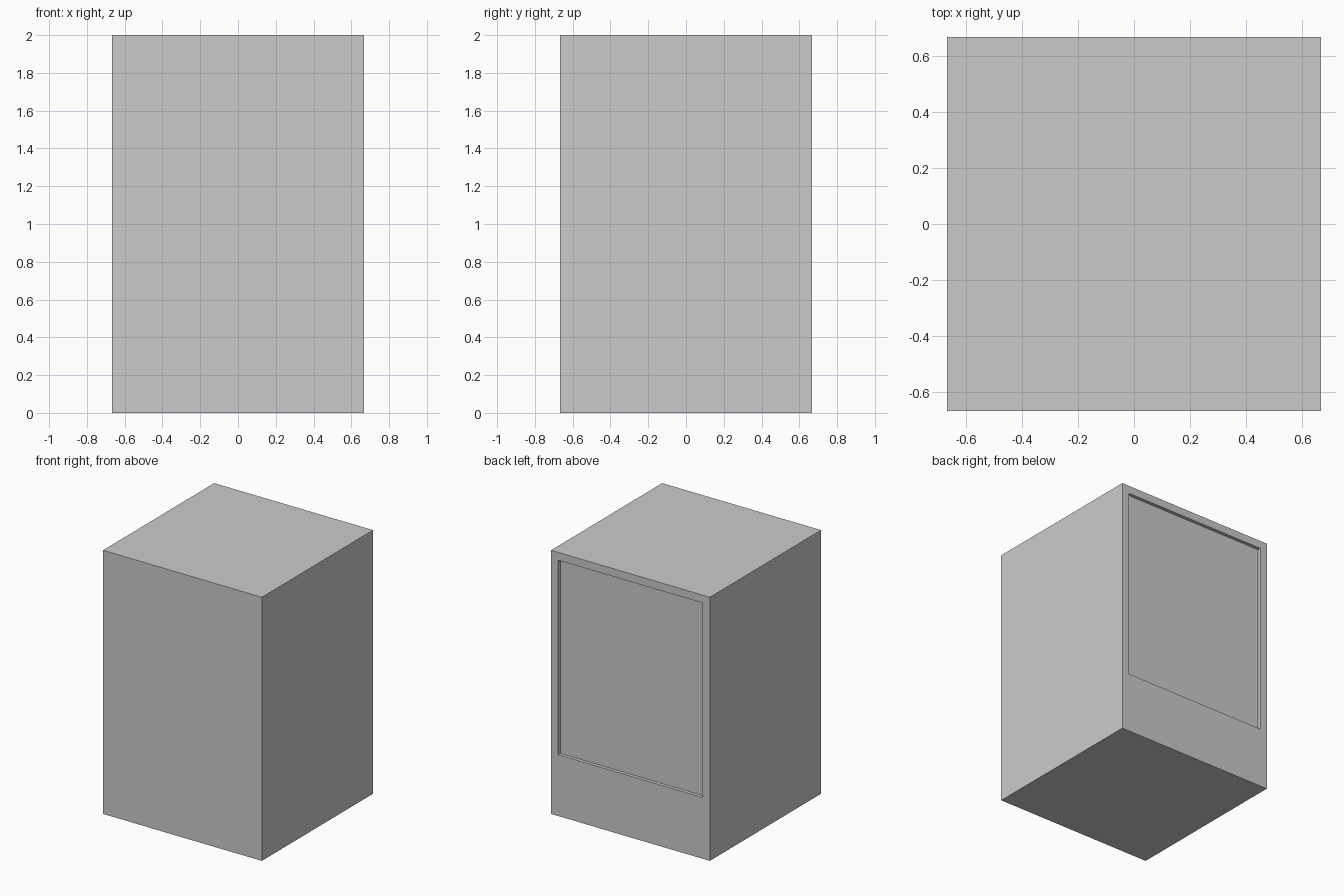
import bpy, bmesh
from mathutils import Matrix, Vector

if "Cube" in bpy.data.objects:
    bpy.data.objects.remove(bpy.data.objects["Cube"])

W, H = 1.333, 2.0        # cabinet width/depth and height
MARGIN = 0.06            # frame around the recessed panel
PANEL_BOTTOM = 0.465     # lower edge of the panel
RECESS = 0.026           # panel depth

# Cabinet body
bm = bmesh.new()
bmesh.ops.create_cube(bm, size=1.0, matrix=Matrix.Translation((0, 0, H / 2)) @ Matrix.Diagonal((W, W, H, 1)))
bm.normal_update()

# Framed panel on the back face
back = max(bm.faces, key=lambda f: f.calc_center_median().y)
bmesh.ops.inset_region(bm, faces=[back], thickness=MARGIN, use_even_offset=True)
for v in back.verts:
    if v.co.z < H / 2:
        v.co.z = PANEL_BOTTOM

# Push the panel inward
panel = bmesh.ops.extrude_discrete_faces(bm, faces=[back])["faces"][0]
bmesh.ops.translate(bm, verts=panel.verts, vec=Vector((0, -RECESS, 0)))
bmesh.ops.recalc_face_normals(bm, faces=bm.faces)

mesh = bpy.data.meshes.new("cabinet_body")
bm.to_mesh(mesh)
bm.free()
bpy.context.collection.objects.link(bpy.data.objects.new("cabinet_body", mesh))
